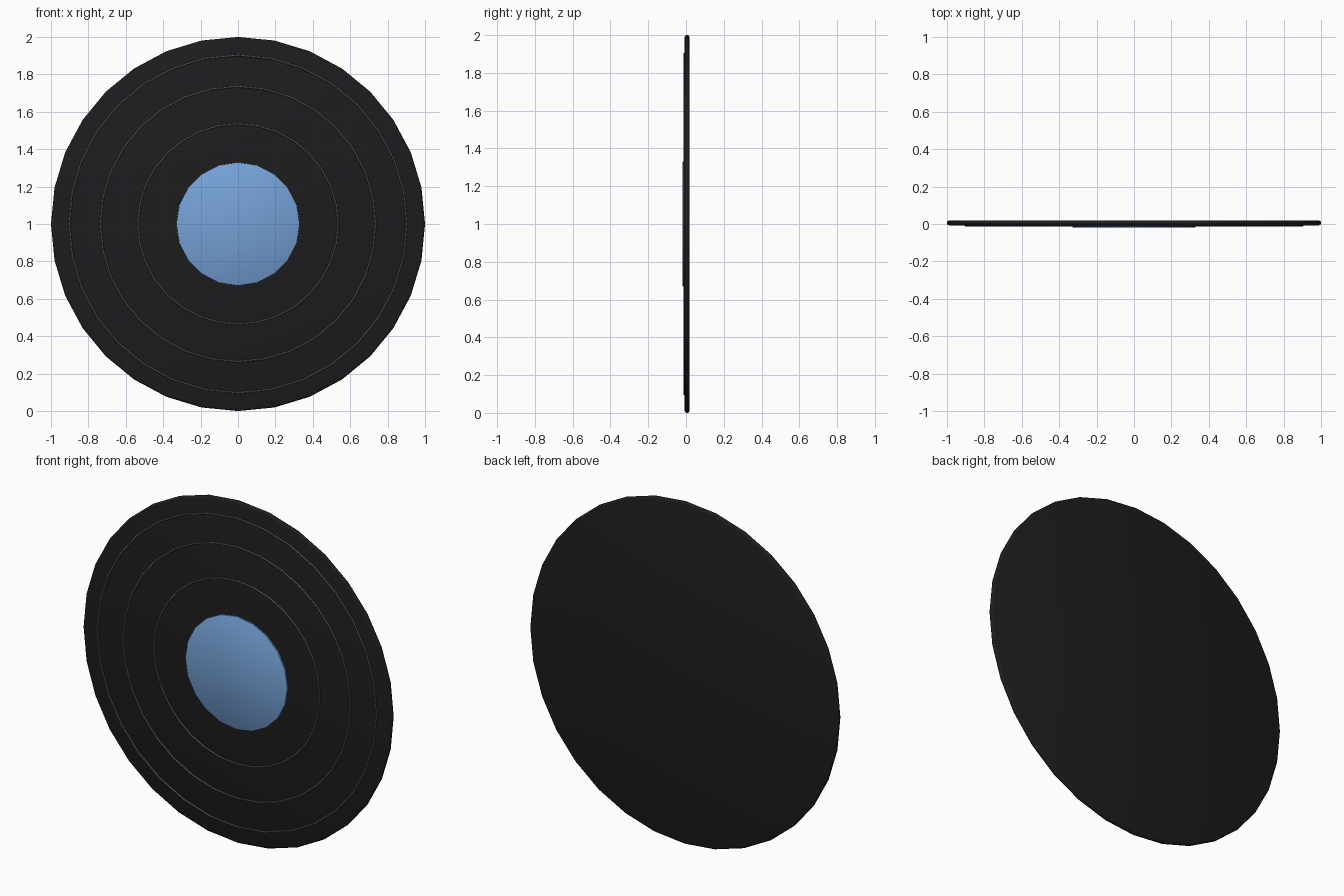
import bpy
from math import pi, radians, sin, cos

if "Cube" in bpy.data.objects:
    bpy.data.objects.remove(bpy.data.objects["Cube"])


def material(name, color):
    m = bpy.data.materials.new(name)
    m.diffuse_color = color
    m.use_nodes = True
    m.node_tree.nodes["Principled BSDF"].inputs["Base Color"].default_value = m.diffuse_color
    return m


def lathe(name, profile, sides, mat, closed=False):
    """Revolve (radius, y) points about the y axis through z = 1."""
    verts, faces = [], []
    n = len(profile)
    for i in range(sides):
        a = 2 * pi * i / sides
        verts += [(r * sin(a), y, 1 + r * cos(a)) for r, y in profile]
    for i in range(sides):
        j = (i + 1) % sides
        for k in range(n if closed else n - 1):
            l = (k + 1) % n
            faces.append((i * n + k, j * n + k, j * n + l, i * n + l))
    if not closed:
        # Front and back caps
        faces.append([i * n for i in reversed(range(sides))])
        faces.append([i * n + n - 1 for i in range(sides)])
    mesh = bpy.data.meshes.new(name)
    mesh.from_pydata(verts, [], faces)
    mesh.materials.append(mat)
    ob = bpy.data.objects.new(name, mesh)
    bpy.context.collection.objects.link(ob)
    bpy.context.view_layer.objects.active = ob
    ob.select_set(True)
    # Consistent outward normals
    bpy.ops.object.mode_set(mode='EDIT')
    bpy.ops.mesh.select_all(action='SELECT')
    bpy.ops.mesh.normals_make_consistent(inside=False)
    bpy.ops.object.mode_set(mode='OBJECT')
    bpy.ops.object.shade_smooth_by_angle(angle=radians(50))
    ob.select_set(False)
    return ob


black = material("black_vinyl", (0.012, 0.012, 0.013, 1))
grey = material("groove_grey", (0.08, 0.08, 0.08, 1))
blue = material("label_blue", (0.18, 0.36, 0.68, 1))

# Main disc with a rounded rim
lathe("disc", [(0.988, -0.007), (0.996, -0.004), (1.0, 0.002), (1.0, 0.010),
               (0.996, 0.016), (0.988, 0.019)], 32, black)

# Thin raised groove rings
for i, radius in enumerate((0.535, 0.735, 0.902)):
    tube = [(radius + 0.005 * cos(t * pi / 4), -0.008 + 0.005 * sin(t * pi / 4))
            for t in range(8)]
    lathe(f"groove_ring_{i + 1}", tube, 32, grey, closed=True)

# Centre label
lathe("label", [(0.325, -0.019), (0.33, -0.016), (0.33, -0.005)], 20, blue)
